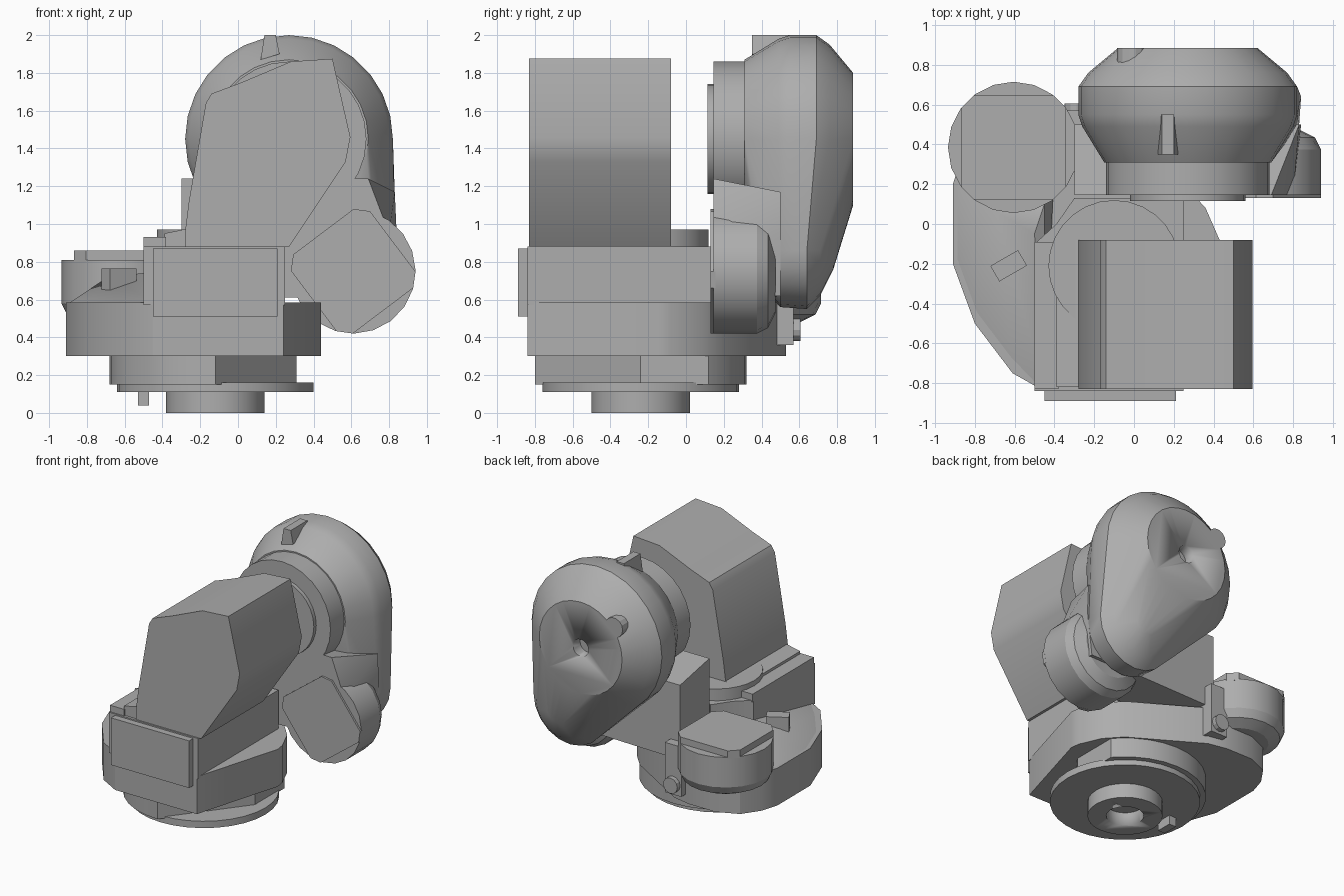
import bpy, bmesh, math
from mathutils import Vector, Matrix

cube = bpy.data.objects.get("Cube")
if cube:
    bpy.data.objects.remove(cube, do_unlink=True)

grey = bpy.data.materials.new("machine grey")
grey.use_nodes = True
grey.diffuse_color = (0.42, 0.42, 0.42, 1)
grey.node_tree.nodes["Principled BSDF"].inputs["Base Color"].default_value = (0.42, 0.42, 0.42, 1)


def finish(name, bm):
    bmesh.ops.recalc_face_normals(bm, faces=bm.faces)
    mesh = bpy.data.meshes.new(name)
    bm.to_mesh(mesh)
    bm.free()
    mesh.materials.append(grey)
    ob = bpy.data.objects.new(name, mesh)
    bpy.context.collection.objects.link(ob)
    bpy.ops.object.select_all(action='DESELECT')
    ob.select_set(True)
    bpy.context.view_layer.objects.active = ob
    bpy.ops.object.shade_smooth_by_angle(angle=math.radians(25))
    return ob


def hull(name, points):
    bm = bmesh.new()
    for p in points:
        bm.verts.new(p)
    res = bmesh.ops.convex_hull(bm, input=bm.verts)
    loose = [v for v in bm.verts if not v.link_faces]
    bmesh.ops.delete(bm, geom=loose, context='VERTS')
    bmesh.ops.dissolve_limit(bm, angle_limit=0.02, verts=bm.verts, edges=bm.edges)
    return finish(name, bm)


def box(name, x, y, z):
    return hull(name, [(a, b, c) for a in x for b in y for c in z])


def prism(name, outline, low, high, axis='Z'):
    """Extrude a flat outline along z, or an x-z outline along y."""
    bm = bmesh.new()
    put = (lambda a, b, h: (a, b, h)) if axis == 'Z' else (lambda a, b, h: (a, h, b))
    face = bm.faces.new([bm.verts.new(put(a, b, low)) for a, b in outline])
    new = bmesh.ops.extrude_face_region(bm, geom=[face])["geom"]
    move = Vector(put(0, 0, high - low))
    bmesh.ops.translate(bm, vec=move, verts=[v for v in new if isinstance(v, bmesh.types.BMVert)])
    return finish(name, bm)


def ring(cx, cy, r, n=28):
    return [(cx + r * math.cos(math.tau * i / n), cy + r * math.sin(math.tau * i / n)) for i in range(n)]


def disc(name, cx, cy, r, low, high, axis='Z', n=28):
    return prism(name, ring(cx, cy, r, n), low, high, axis)


def drill(target, cutter):
    cutter.hide_render = True
    mod = target.modifiers.new("hole", 'BOOLEAN')
    mod.object = cutter
    mod.operation = 'DIFFERENCE'
    mod.solver = 'EXACT'
    bpy.context.view_layer.objects.active = target
    bpy.ops.object.modifier_apply(modifier=mod.name)
    bpy.data.objects.remove(cutter, do_unlink=True)


def motor_cap(name, matrix, plate):
    """Round motor end with a tapered foot and a square cover with cut corners."""
    pts = [(x, y, h) for r, h in ((0.33, 0), (0.33, -0.23), (0.3, -0.29), (0.22, -0.33))
           for x, y in ring(0, 0, r, 20)]
    hull(name, [matrix @ Vector(p) for p in pts])
    s, c = 0.262, 0.2
    cover = [(a * i, b * j, h) for a, b in ((s, c), (c, s)) for i in (-1, 1) for j in (-1, 1)
             for h in (-0.01, plate)]
    hull(name + "_cover", [matrix @ Vector(p) for p in cover])


# Base: mounting boss, flange and cut-away neck
BX, BY = -0.12, -0.24
boss = disc("mounting_boss", BX, BY, 0.26, 0, 0.13)
drill(boss, disc("boss_cutter", BX, BY, 0.13, -0.1, 0.1))
disc("base_flange", BX, BY, 0.52, 0.11, 0.162, n=32)
neck = [(x, y) for x, y in ring(BX, BY, 0.56, 32) if x < 0.3 and not (x > BX + 0.01 and y < BY)]
hull("base_neck", [(x, y, z) for x, y in neck + [(0.31, 0.12), (0.31, BY)] for z in (0.15, 0.31)])
box("locating_tab", (-0.53, -0.47), (-0.3, -0.18), (0.04, 0.12))

# Base body and its sloping left shoulder
left_side = [(-0.87, 0.33), (-0.91, 0.2), (-0.91, -0.2), (-0.8, -0.5), (-0.61, -0.75), (-0.45, -0.84)]
body = left_side + [(0.24, -0.84), (0.44, -0.15), (0.43, -0.08), (0.36, 0.08), (0.25, 0.2),
                    (-0.25, 0.5), (-0.4, 0.53), (-0.62, 0.53), (-0.78, 0.46)]
prism("base_body", body, 0.3, 0.585)
hull("sloping_shoulder", [(x, y, 0.57) for x, y in left_side] +
     [(-0.45, -0.82, 0.59), (-0.45, 0.1, 0.74), (-0.5, -0.05, 0.74), (-0.69, 0.06, 0.72), (-0.4, 0.3, 0.6)])
small = Matrix.Translation((-0.63, -0.21, 0.7)) @ Matrix.Rotation(math.radians(30), 4, 'Z')
hull("shoulder_block", [small @ Vector((x, y, z)) for x in (-0.08, 0.08) for y in (-0.045, 0.045)
                        for z in (-0.08, 0.065)])

# Front housing with cover panel and top rails
prism("front_housing", [(-0.5, -0.84), (0.25, -0.84), (0.25, 0.13), (-0.3, 0.13), (-0.39, 0), (-0.5, -0.1)],
      0.57, 0.88)
box("front_panel", (-0.45, 0.21), (-0.89, -0.83), (0.51, 0.87))
box("outer_rail", (-0.5, -0.38), (-0.83, -0.09), (0.87, 0.93))
hull("inner_rail", [(x, y, z) for y in (-0.82, -0.08)
                    for x, z in ((-0.39, 0.87), (-0.39, 0.95), (-0.27, 0.975), (-0.2, 0.87))])
disc("joint_ring", -0.1, -0.21, 0.33, 0.86, 0.97)

# Tall faceted motor cover
prism("motor_cover", [(-0.28, 0.87), (-0.28, 0.96), (-0.26, 1.12), (-0.17, 1.64), (-0.14, 1.69),
                      (0.02, 1.75), (0.28, 1.86), (0.5, 1.875), (0.595, 1.46), (0.57, 1.33), (0.27, 0.88)],
      -0.83, -0.08, 'Y')

# Rear base motor and connector
motor_cap("base_motor", Matrix.Translation((-0.605, 0.385, 0.81)), 0.05)
box("connector_block", (-0.36, -0.22), (0.42, 0.57), (0.36, 0.74))
disc("connector_plug", -0.29, 0.44, 0.06, 0.56, 0.605, 'Y', 12)

# Rear swing arm: shell, web, hub and face disc
UX, UZ, LX, LZ = 0.27, 1.45, 0.53, 0.86
upper = ((0.42, 0.31), (0.53, 0.49), (0.55, 0.55), (0.55, 0.69), (0.5, 0.76), (0.35, 0.885))
lower = ((0.2, 0.4), (0.3, 0.5), (0.31, 0.64), (0.24, 0.71), (0.1, 0.78))
shell = [(x, y, z) for r, y in upper for x, z in ring(UX, UZ, r)]
shell += [(x, y, z) for r, y in lower for x, z in ring(LX, LZ, r, 20)]
arm = hull("swing_arm", shell)
drill(arm, disc("arm_cutter", UX, UZ, 0.065, 0.8, 1.0, 'Y', 16))
disc("arm_nub", -0.01, 1.68, 0.075, 0.7, 0.885, 'Y', 14)
hull("arm_web", [(x, 0.145, z) for x, z in ((-0.3, 1.24), (0.69, 1.24), (0.8, 0.95), (0.8, 0.62), (-0.3, 0.6))] +
     [(x, 0.5, z) for x, z in ((-0.3, 1.17), (0.83, 1.17), (0.84, 0.95), (0.8, 0.62), (-0.3, 0.6))])
disc("arm_hub", UX, UZ, 0.41, 0.145, 0.33, 'Y')
disc("hub_face", UX, UZ, 0.29, 0.115, 0.15, 'Y')
hull("top_key", [(x, y, z) for y in (0.35, 0.55) for x, z in ((0.12, 1.87), (0.22, 1.9), (0.14, 2), (0.2, 2))])

# Elbow motor at the foot of the arm
elbow = (Matrix.Translation((0.61, 0.145, 0.75)) @ Matrix.Rotation(math.radians(90), 4, 'X')
         @ Matrix.Rotation(math.radians(37), 4, 'Z'))
motor_cap("elbow_motor", elbow, 0.015)
